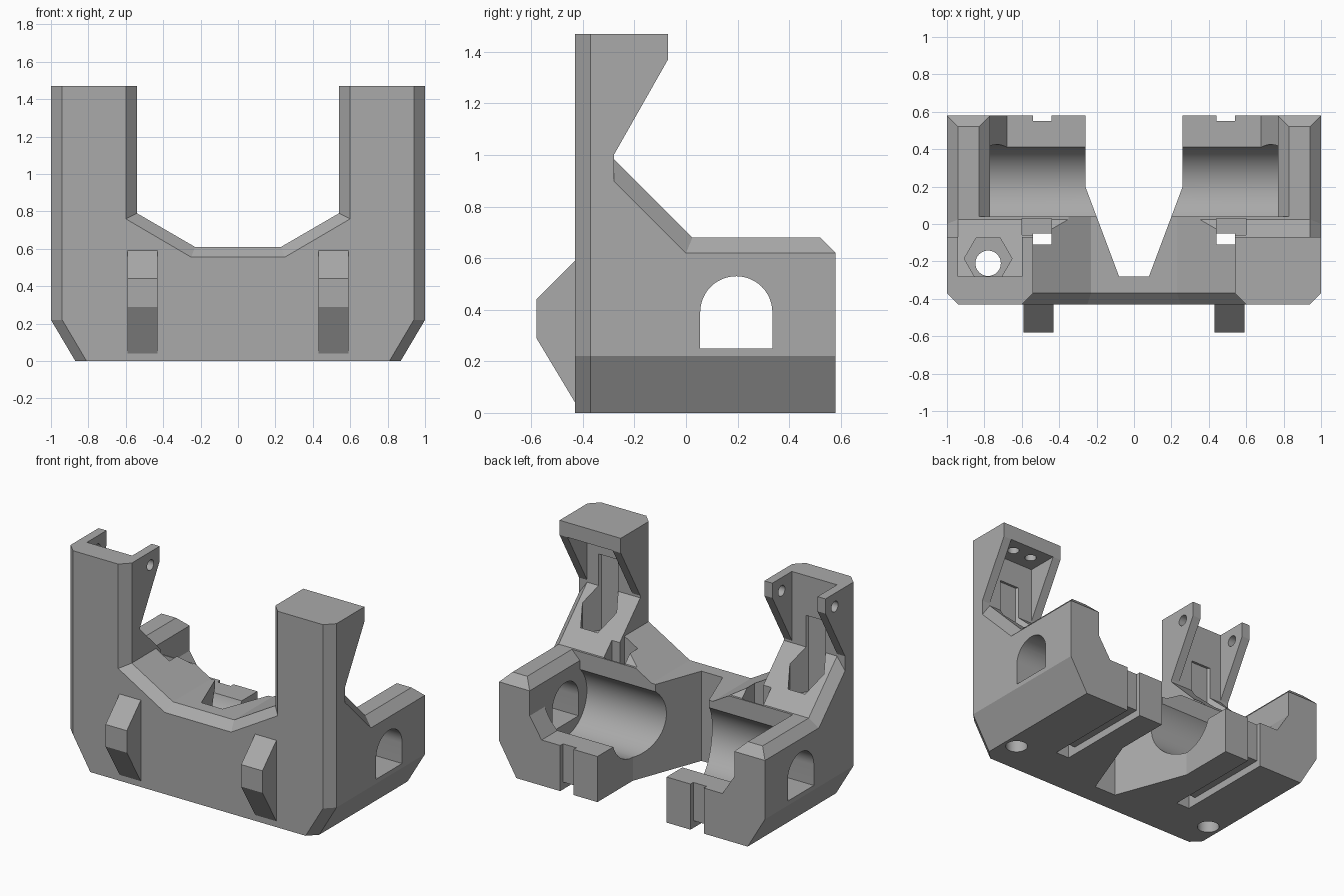
import bpy, bmesh, math
from mathutils import Vector

if "Cube" in bpy.data.objects:
    bpy.data.objects.remove(bpy.data.objects["Cube"])

grey = bpy.data.materials.new("plain grey")
grey.use_nodes = True
colour = (0.4, 0.4, 0.4, 1)
grey.diffuse_color = colour
grey.node_tree.nodes["Principled BSDF"].inputs["Base Color"].default_value = colour


def place(axis, a, b, t):
    return {"x": (t, a, b), "y": (a, t, b), "z": (a, b, t)}[axis]


def loft(name, axis, start, end, poly, poly2=None):
    """Solid between two matching outlines lying across an axis."""
    bm = bmesh.new()
    low = [bm.verts.new(place(axis, a, b, start)) for a, b in poly]
    high = [bm.verts.new(place(axis, a, b, end)) for a, b in (poly2 or poly)]
    n = len(low)
    bm.faces.new(low)
    bm.faces.new(high[::-1])
    for i in range(n):
        j = (i + 1) % n
        bm.faces.new((low[j], low[i], high[i], high[j]))
    bmesh.ops.recalc_face_normals(bm, faces=bm.faces)
    mesh = bpy.data.meshes.new(name)
    bm.to_mesh(mesh)
    bm.free()
    ob = bpy.data.objects.new(name, mesh)
    bpy.context.collection.objects.link(ob)
    mesh.materials.append(grey)
    return ob


def box(x, y, z):
    return loft("cutter", "z", z[0], z[1], rect(x[0], x[1], y[0], y[1]))


def rect(a, b, c, d):
    return [(a, c), (b, c), (b, d), (a, d)]


def circle(a, b, r, n=32, turn=0.0, sweep=math.tau):
    return [(a + r * math.cos(turn + sweep * i / n),
             b + r * math.sin(turn + sweep * i / n)) for i in range(n)]


def mirrored(poly):
    return poly + [(-a, b) for a, b in reversed(poly)]


def flip(poly, s):
    return [(a * s, b) for a, b in poly]


# Main body from its side profile
body = loft("bracket_body", "x", -1, 1, [
    (-0.43, 0), (0.58, 0), (0.58, 0.62), (0.52, 0.68), (0.025, 0.68),
    (-0.28, 0.985), (-0.28, 1.0), (-0.07, 1.37), (-0.07, 1.47), (-0.43, 1.47)])


def cut(tool, operation="DIFFERENCE"):
    mod = body.modifiers.new("cut", "BOOLEAN")
    mod.operation = operation
    mod.solver = "EXACT"
    mod.object = tool
    tool.hide_render = True
    dg = bpy.context.evaluated_depsgraph_get()
    mesh = bpy.data.meshes.new_from_object(body.evaluated_get(dg))
    body.modifiers.clear()
    body.data = mesh
    bpy.data.objects.remove(tool)


# Saddle between the towers, with its front bevel
saddle = mirrored([(0.54, 1.7), (0.54, 0.79), (0.23, 0.61)])
saddle_front = mirrored([(0.66, 1.7), (0.66, 0.73), (0.27, 0.5)])
cut(loft("cutter", "y", -0.371, 1, saddle))
cut(loft("cutter", "y", -0.49, -0.37, saddle_front, saddle))

# Central wedge notch, open to the back
cut(loft("cutter", "z", -0.1, 2, mirrored(
    [(0.08, -0.28), (0.2, 0.04), (0.26, 0.2), (0.26, 1)])))

# Bearing bore and its opening upward and backward
cut(loft("cutter", "x", -0.77, 0.77, circle(0.195, 0.39, 0.23, 64)))
cut(loft("cutter", "y", 0.04, 0.31, mirrored([(0.77, 0.5), (0.77, 0.62), (0.89, 0.74)])))
cut(loft("cutter", "y", 0.3, 0.8, mirrored(
    [(0.68, 0.31), (0.77, 0.45), (0.77, 0.62), (0.89, 0.74)])))

for s in (-1, 1):
    # Lower corner and front edge bevels
    corner = [(0.858, -0.02), (1, 0.22), (1, 1.7), (1.3, 1.7), (1.3, -0.02)]
    cut(loft("cutter", "y", -0.5, 0.8,
             flip([(0.858, -0.02), (1.012, 0.24), (1.3, 0.24), (1.3, -0.02)], s)))
    cut(loft("cutter", "y", -0.49, -0.37,
             flip([(a - 0.12 if a < 1.2 else a, b) for a, b in corner], s), flip(corner, s)))

    # Bevel along the outer top edge and ramp
    cut(loft("cutter", "x", 0.94 * s, 1.06 * s,
             [(0.8, 0.68), (0.025, 0.68), (-0.28, 0.985), (-0.28, 0.99), (0.8, 0.99)],
             [(0.8, 0.56), (-0.025, 0.56), (-0.28, 0.815), (-0.28, 0.99), (0.8, 0.99)]))

    # Arched window in the end wall
    arch = [(0.335, 0.25)] + circle(0.195, 0.39, 0.14, 24, 0, math.pi)
    arch += [(0.055, 0.39), (0.055, 0.25)]
    cut(loft("cutter", "x", 0.7 * s, 1.2 * s, arch))

    # Tower pocket, roofed on one side and open on the other
    cut(box(sorted((0.6 * s, 0.94 * s)), (-0.28, 0.2), (0.987, 1.37 if s > 0 else 1.7)))

    # Nut trap and screw hole
    cut(loft("cutter", "z", 0.68, 1.2, circle(0.78 * s, -0.185, 0.128, 6)))
    cut(loft("cutter", "z", -0.1, 1.2, circle(0.78 * s, -0.21, 0.068)))

    # Cable tie path: shaft, channel underneath, notch behind, recess on top
    strip = sorted((0.44 * s, 0.54 * s))
    cut(box(strip, (-0.11, -0.05), (-0.1, 1)))
    cut(box(strip, (-0.1, 0.7), (-0.1, 0.05)))
    cut(box(strip, (0.55, 0.7), (-0.1, 0.6)))
    cut(box(sorted((0.44 * s, 0.6 * s)), (-0.06, 0.03), (0.62, 0.95)))

    # Front hooks
    hook = [(-0.4, 0.04), (-0.43, 0.04), (-0.58, 0.29), (-0.58, 0.44),
            (-0.43, 0.59), (-0.4, 0.59)]
    cut(loft("cutter", "x", 0.43 * s, 0.59 * s, hook), "UNION")

# Cross pin holes in the open tower, blind holes under the roof of the other
cut(loft("cutter", "x", -1.1, -0.5, circle(-0.17, 1.38, 0.036, 24)))
for x in (0.7, 0.84):
    cut(loft("cutter", "z", 1.3, 1.43, circle(x, -0.17, 0.036, 24)))

# Smooth bore, sharp edges elsewhere
bpy.ops.object.select_all(action="DESELECT")
body.select_set(True)
bpy.context.view_layer.objects.active = body
bpy.ops.object.shade_smooth_by_angle(angle=math.radians(20))
